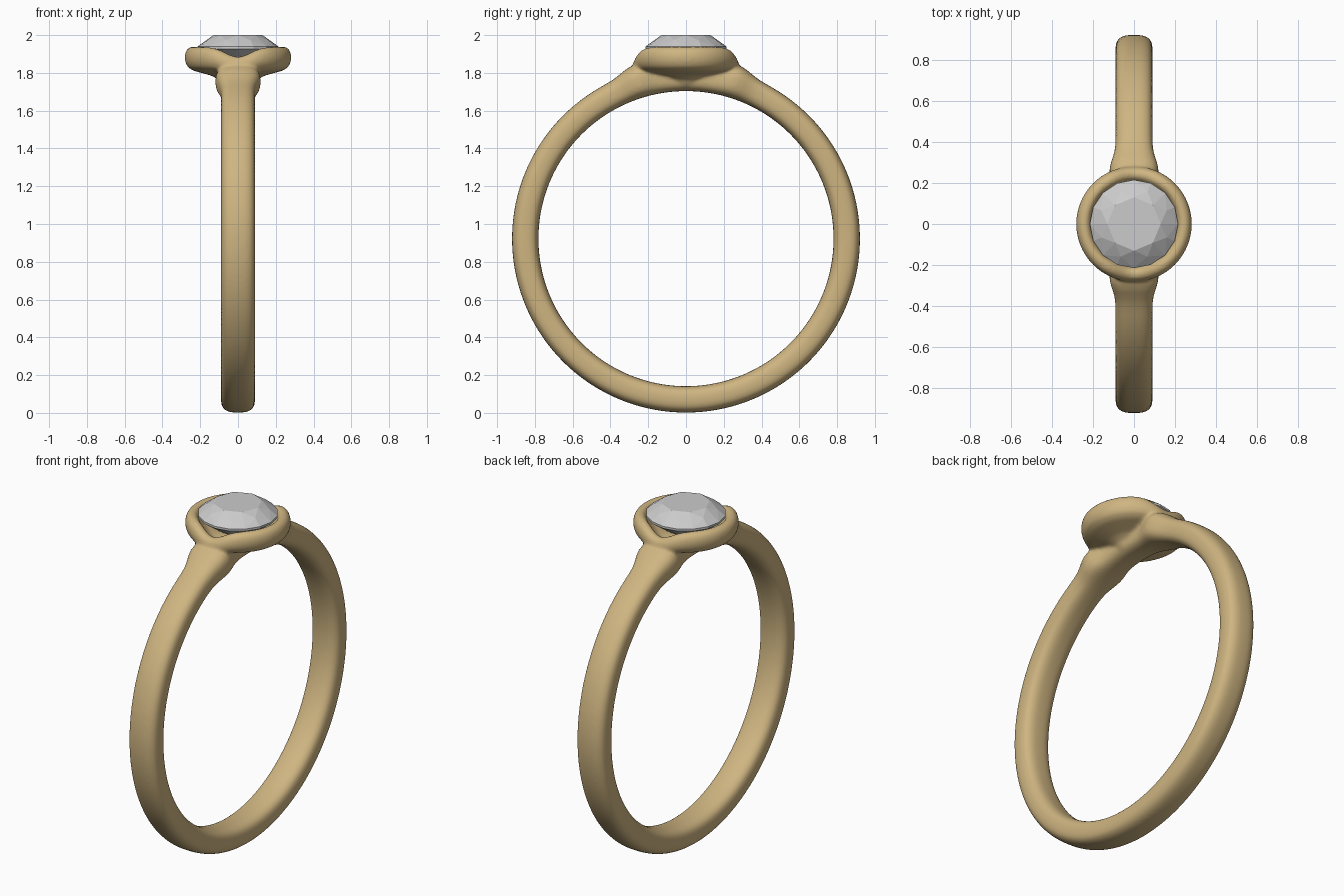
import bpy, bmesh
from math import sin, cos, pi, radians, exp, copysign

if "Cube" in bpy.data.objects:
    bpy.data.objects.remove(bpy.data.objects["Cube"])

CZ, R_IN, R_OUT, HALF_W = 0.9225, 0.781, 0.921, 0.090


def sweep(bm, rings, close):
    """Skin a list of closed point loops."""
    vs = [[bm.verts.new(p) for p in ring] for ring in rings]
    n, m = len(vs), len(vs[0])
    for i in range(n if close else n - 1):
        a, b = vs[i], vs[(i + 1) % n]
        for j in range(m):
            k = (j + 1) % m
            bm.faces.new((a[j], a[k], b[k], b[j]))


def power(v, n=2.8):
    return copysign(abs(v) ** (2 / n), v)


def finish(bm, name):
    me = bpy.data.meshes.new(name)
    bmesh.ops.recalc_face_normals(bm, faces=bm.faces)
    bm.to_mesh(me)
    bm.free()
    ob = bpy.data.objects.new(name, me)
    bpy.context.collection.objects.link(ob)
    return ob


bm = bmesh.new()

# Band: rounded section swept round the finger, with flared shoulders
rings = []
for i in range(180):
    a = 2 * pi * i / 180
    deg = abs((i * 2 + 180) % 360 - 180)
    flare = exp(-((deg - 17) / 5.5) ** 2)
    w = HALF_W + 0.03 * flare
    r0, r1 = R_IN, R_OUT + 0.037 * flare
    mid, h = (r0 + r1) / 2, (r1 - r0) / 2
    ring = []
    for j in range(32):
        t = 2 * pi * j / 32
        r = mid + h * power(sin(t))
        ring.append((w * power(cos(t)), r * sin(a), CZ + r * cos(a)))
    rings.append(ring)
sweep(bm, rings, True)

# Bezel cup: turned profile whose rim dips at the two shoulders
profile = [(0.0005, 1.835), (0.10, 1.845), (0.17, 1.868), (0.206, 1.90), (0.217, 1.924),
           (0.230, 1.936), (0.246, 1.938), (0.264, 1.931), (0.277, 1.912), (0.282, 1.885),
           (0.279, 1.858), (0.267, 1.832), (0.240, 1.813), (0.19, 1.799), (0.14, 1.785),
           (0.105, 1.765), (0.085, 1.73), (0.0005, 1.73)]
rings = []
for r, z in profile:
    ring = []
    for j in range(96):
        t = 2 * pi * j / 96
        off = 90 - abs(j * 3.75 % 180 - 90)      # degrees away from the x axis
        dip = 0.052 * exp(-((90 - off) / 22) ** 2)
        dip *= min(1, max(0, (r - 0.1) / 0.1)) * min(1, max(0, (z - 1.79) / 0.1))
        ring.append((r * cos(t), r * sin(t), z - dip))
    rings.append(ring)
sweep(bm, rings, True)

# Fuse band and bezel with soft fillets
metal = finish(bm, "ring_band_and_bezel")
rm = metal.modifiers.new("fuse", 'REMESH')
rm.mode = 'VOXEL'
rm.voxel_size = 0.009
rm.use_smooth_shade = True
sm = metal.modifiers.new("soften", 'SMOOTH')
sm.factor = 0.5
sm.iterations = 8
gold = bpy.data.materials.new("gold")
gold.diffuse_color = (0.62, 0.46, 0.22, 1)
gold.use_nodes = True
gold.node_tree.nodes["Principled BSDF"].inputs["Base Color"].default_value = gold.diffuse_color
metal.data.materials.append(gold)

# Round brilliant gem: hull of table, crown, girdle, pavilion and culet points
bm = bmesh.new()
for n, r, z, turn in ((8, 0.13, 2.0, 0), (8, 0.172, 1.974, 22.5), (16, 0.215, 1.939, 0),
                      (16, 0.215, 1.927, 0), (8, 0.10, 1.846, 22.5), (1, 0, 1.79, 0)):
    for i in range(n):
        t = 2 * pi * i / n + radians(turn)
        bm.verts.new((r * cos(t), r * sin(t), z))
bmesh.ops.convex_hull(bm, input=bm.verts)
bmesh.ops.dissolve_limit(bm, angle_limit=radians(1), verts=bm.verts, edges=bm.edges)
finish(bm, "gemstone")
